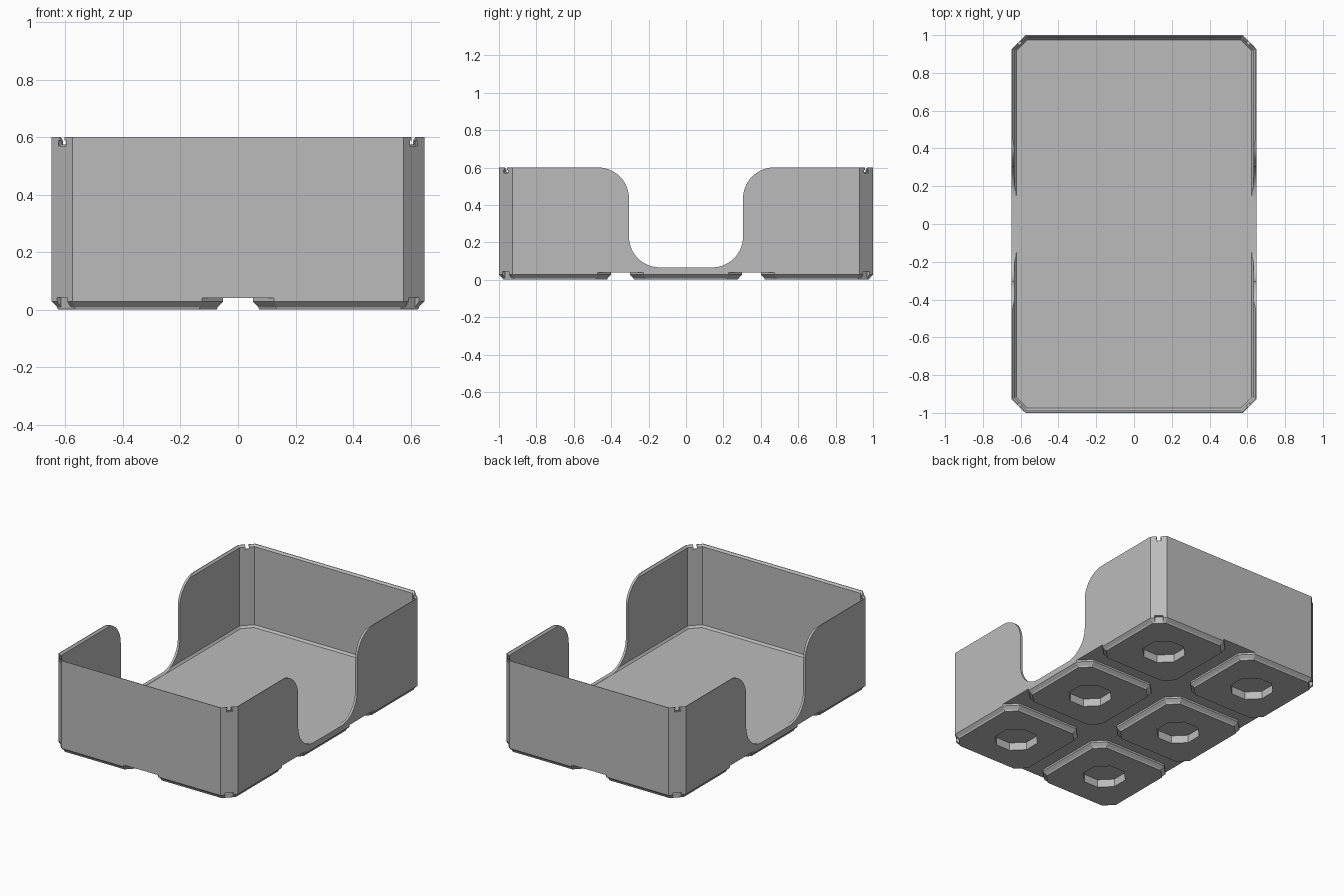
import bpy, bmesh, math
from mathutils import Matrix, Vector

if "Cube" in bpy.data.objects:
    bpy.data.objects.remove(bpy.data.objects["Cube"], do_unlink=True)

HX, HY, TOP, CORNER = 0.648, 1.0, 0.6, 0.073
PITCH, PAD = 0.7, 0.298

grey = bpy.data.materials.new("matte grey plastic")
grey.use_nodes = True
COLOUR = (0.5, 0.5, 0.5, 1)
grey.diffuse_color = COLOUR
grey.node_tree.nodes["Principled BSDF"].inputs["Base Color"].default_value = COLOUR


def octagon(hx, hy, inset):
    """Rectangle with clipped corners, offset inward evenly."""
    c = CORNER - inset * (2 - math.sqrt(2))
    hx, hy = hx - inset, hy - inset
    return [(hx, c - hy), (hx, hy - c), (hx - c, hy), (c - hx, hy),
            (-hx, hy - c), (-hx, c - hy), (c - hx, -hy), (hx - c, -hy)]


def make(name, rings):
    """Skin a stack of closed rings and cap both ends."""
    bm = bmesh.new()
    loops = [[bm.verts.new(p) for p in ring] for ring in rings]
    for a, b in zip(loops, loops[1:]):
        for i in range(len(a)):
            j = (i + 1) % len(a)
            bm.faces.new((a[i], a[j], b[j], b[i]))
    bm.faces.new(loops[0][::-1])
    bm.faces.new(loops[-1])
    bmesh.ops.recalc_face_normals(bm, faces=bm.faces)
    mesh = bpy.data.meshes.new(name)
    bm.to_mesh(mesh)
    bm.free()
    mesh.materials.append(grey)
    obj = bpy.data.objects.new(name, mesh)
    bpy.context.collection.objects.link(obj)
    return obj


def loft(name, hx, hy, profile, cx=0, cy=0):
    return make(name, [[(x + cx, y + cy, z) for x, y in octagon(hx, hy, inset)]
                       for z, inset in profile])


def combine(target, tool, operation):
    """Apply a boolean and discard the tool."""
    mod = target.modifiers.new("cut", 'BOOLEAN')
    mod.operation, mod.solver, mod.object = operation, 'EXACT', tool
    bpy.context.view_layer.objects.active = target
    bpy.ops.object.modifier_apply(modifier=mod.name)
    bpy.data.objects.remove(tool, do_unlink=True)


def corner_box(sx, sy, width, depth, z0, z1):
    """Block straddling a clipped corner, square to its face."""
    centre = Vector((sx * (HX - CORNER / 2), sy * (HY - CORNER / 2), 0))
    spin = Matrix.Rotation(math.atan2(sy, sx), 4, 'Z')
    flat = [(-depth, -width / 2), (depth, -width / 2), (depth, width / 2), (-depth, width / 2)]
    return make("corner_cutter", [[centre + spin @ Vector((x, y, z)) for x, y in flat]
                                  for z in (z0, z1)])


# Tray shell: outer wall, bevelled rim, inner wall, floor
tray = loft("open_tray", HX, HY, [(0.04, 0), (TOP, 0), (TOP, 0.004), (0.588, 0.015),
                                  (0.078, 0.015), (0.065, 0.026)])

# Six stacking feet with flared edges
cells = [(x * PITCH, y * PITCH) for x in (-0.5, 0.5) for y in (-1, 0, 1)]
for cx, cy in cells:
    foot = loft("foot", PAD, PAD + 0.002, [(0, 0.022), (0.01, 0.018), (0.028, 0), (0.04, 0)], cx, cy)
    combine(tray, foot, 'UNION')

# Octagonal sockets under the feet
for cx, cy in cells:
    ring = [(cx + 0.135 * math.cos(math.pi * (i + 0.5) / 4),
             cy + 0.135 * math.sin(math.pi * (i + 0.5) / 4)) for i in range(8)]
    combine(tray, make("socket", [[(x, y, z) for x, y in ring] for z in (-0.02, 0.052)]), 'DIFFERENCE')

# Rounded scoop through both long sides
W, R, LOW, STEPS = 0.305, 0.165, 0.066, 14
half = []
for i in range(STEPS + 1):
    a = math.pi / 2 * i / STEPS
    half.append((W - R + R * math.sin(a), LOW + R - R * math.cos(a)))
for i in range(STEPS + 1):
    a = math.pi / 2 * i / STEPS
    half.append((W + R - R * math.cos(a), TOP - R + R * math.sin(a)))
half.append((W + R, TOP + 0.1))
outline = half + [(-y, z) for y, z in reversed(half)]
combine(tray, make("scoop", [[(x, y, z) for y, z in outline] for x in (-1, 1)]), 'DIFFERENCE')

# Locking notches at the top and bottom of each corner
for sx in (-1, 1):
    for sy in (-1, 1):
        combine(tray, corner_box(sx, sy, 0.022, 0.04, 0.575, 0.7), 'DIFFERENCE')
        combine(tray, corner_box(sx, sy, 0.036, 0.008, 0.57, 0.588), 'DIFFERENCE')
        combine(tray, corner_box(sx, sy, 0.05, 0.02, -0.05, 0.043), 'DIFFERENCE')

# Crisp corners with smooth scoop curves
bpy.ops.object.select_all(action='DESELECT')
tray.select_set(True)
bpy.context.view_layer.objects.active = tray
bpy.ops.object.shade_smooth_by_angle(angle=math.radians(20))
